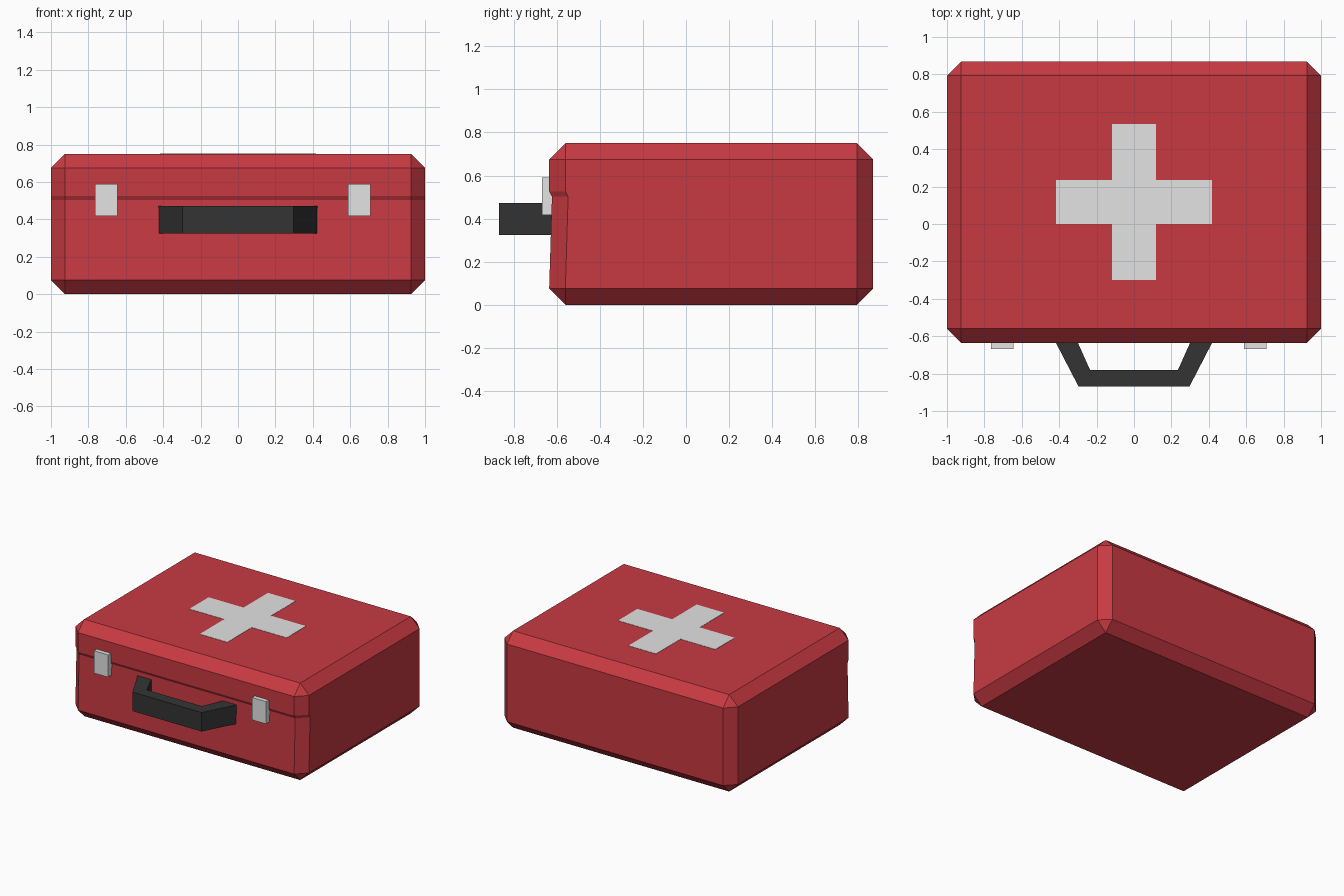
import bpy, bmesh

if "Cube" in bpy.data.objects:
    bpy.data.objects.remove(bpy.data.objects["Cube"])


def material(name, rgb):
    m = bpy.data.materials.new(name)
    m.diffuse_color = (*rgb, 1)
    m.use_nodes = True
    m.node_tree.nodes["Principled BSDF"].inputs["Base Color"].default_value = m.diffuse_color
    return m


RED = material("red", (0.58, 0.042, 0.055))
WHITE = material("light grey", (0.77, 0.77, 0.77))
BLACK = material("black", (0.034, 0.034, 0.034))


def add_object(name, bm, mat):
    bmesh.ops.recalc_face_normals(bm, faces=bm.faces)
    mesh = bpy.data.meshes.new(name)
    bm.to_mesh(mesh)
    bm.free()
    mesh.materials.append(mat)
    obj = bpy.data.objects.new(name, mesh)
    bpy.context.collection.objects.link(obj)
    return obj


def box_bm(x0, x1, y0, y1, z0, z1):
    bm = bmesh.new()
    bmesh.ops.create_cube(bm, size=1)
    for v in bm.verts:
        v.co = ((x0 + x1) / 2 + v.co.x * (x1 - x0),
                (y0 + y1) / 2 + v.co.y * (y1 - y0),
                (z0 + z1) / 2 + v.co.z * (z1 - z0))
    return bm


def prism(name, points, z0, z1, mat):
    """Extrude a top-view outline upwards."""
    bm = bmesh.new()
    face = bm.faces.new([bm.verts.new((x, y, z0)) for x, y in points])
    top = bmesh.ops.extrude_face_region(bm, geom=[face])
    for v in top["geom"]:
        if isinstance(v, bmesh.types.BMVert):
            v.co.z = z1
    return add_object(name, bm, mat)


# Case: chamfered box with a lid step along the front
FRONT, BACK, HEIGHT = -0.635, 0.868, 0.75
bm = box_bm(-1, 1, FRONT, BACK, 0, HEIGHT)
bmesh.ops.bevel(bm, geom=bm.edges[:], offset=0.075, offset_type='OFFSET',
                segments=1, profile=0.5, affect='EDGES')
for z in (0.526, 0.502):
    bmesh.ops.bisect_plane(bm, geom=bm.verts[:] + bm.edges[:] + bm.faces[:],
                           plane_co=(0, 0, z), plane_no=(0, 0, 1))
for v in bm.verts:
    if abs(v.co.z - 0.502) < 0.005 and v.co.y < -0.5:
        v.co.y += 0.013
add_object("case", bm, RED)

# Cross plate on the lid
a, b, cy = 0.118, 0.417, 0.118
quarter = [(b, a), (a, a), (a, b)]
outline = []
for i in range(4):
    outline += quarter
    quarter = [(-y, x) for x, y in quarter]
prism("lid_cross", [(x, y + cy) for x, y in outline],
      HEIGHT - 0.002, HEIGHT + 0.002, WHITE)

# Carry handle: bent bar
half = [(0.427, -0.617), (0.297, -0.868), (0.235, -0.78), (0.292, -0.617)]
half[3] = (0.308, -0.617)
outer, inner = half[:2], half[2:]
handle = (outer + [(-x, y) for x, y in reversed(outer)]
          + [(-x, y) for x, y in reversed(inner)] + inner)
prism("handle", handle, 0.325, 0.472, BLACK)

# Latches
for side, x0, x1 in (("left", -0.765, -0.645), ("right", 0.588, 0.708)):
    add_object("latch_" + side,
               box_bm(x0, x1, -0.668, -0.615, 0.417, 0.59), WHITE)
